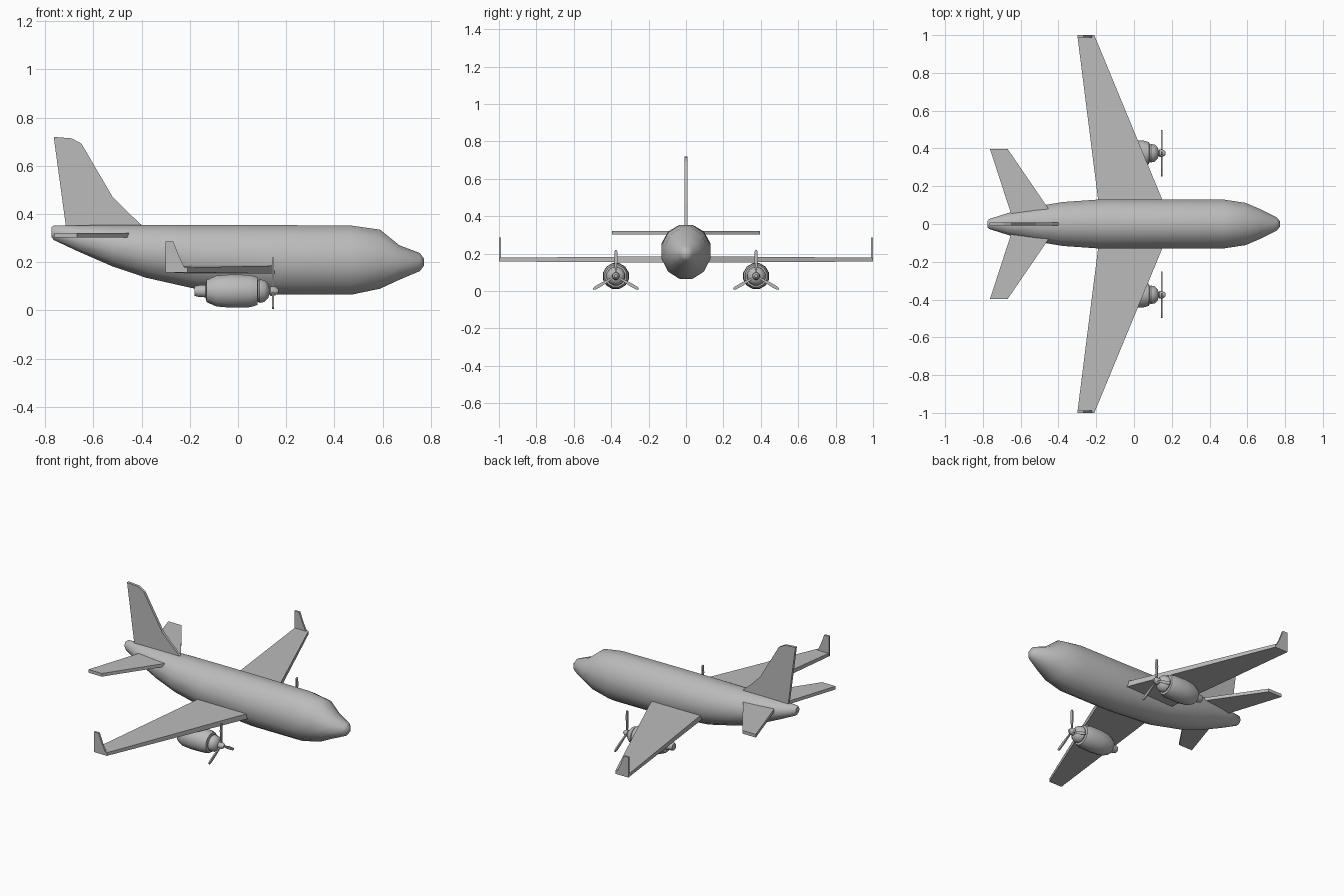
import bpy, bmesh, math
from mathutils import Matrix

cube = bpy.data.objects.get("Cube")
if cube:
    bpy.data.objects.remove(cube)

grey = bpy.data.materials.new("plain grey")
grey.use_nodes = True
grey.diffuse_color = (0.5, 0.5, 0.5, 1)
grey.node_tree.nodes["Principled BSDF"].inputs["Base Color"].default_value = (0.5, 0.5, 0.5, 1)


def finish(name, bm, smooth=None):
    bmesh.ops.recalc_face_normals(bm, faces=bm.faces)
    mesh = bpy.data.meshes.new(name)
    bm.to_mesh(mesh)
    bm.free()
    mesh.materials.append(grey)
    obj = bpy.data.objects.new(name, mesh)
    bpy.context.collection.objects.link(obj)
    if smooth:
        bpy.ops.object.select_all(action='DESELECT')
        obj.select_set(True)
        bpy.context.view_layer.objects.active = obj
        bpy.ops.object.shade_smooth_by_angle(angle=math.radians(smooth))
    return obj


def bridge(bm, rings):
    """Skin a row of equal loops and cap both ends."""
    loops = [[bm.verts.new(p) for p in ring] for ring in rings]
    n = len(loops[0])
    for a, b in zip(loops, loops[1:]):
        for i in range(n):
            j = (i + 1) % n
            bm.faces.new((a[i], a[j], b[j], b[i]))
    bm.faces.new(loops[0])
    bm.faces.new(loops[-1])


def ellipse(x, y, z, ry, rz, sides=12):
    """Upright ring with flat top and bottom facets."""
    turn = math.pi / sides
    k = 1 / math.cos(turn)
    angles = [turn + 2 * turn * i for i in range(sides)]
    return [(x, y + k * ry * math.sin(a), z + k * rz * math.cos(a)) for a in angles]


def panel(name, root, tip):
    """Tapered flying surface; each end is y, rear x, front x, bottom z, top z."""
    bm = bmesh.new()
    rings = []
    for y, x0, x1, z0, z1 in (root, tip):
        rings.append([(x0, y, z0), (x1, y, z0), (x1, y, z1), (x0, y, z1)])
    bridge(bm, rings)
    return finish(name, bm)


def slab(name, outline, y0, y1):
    """Side-on outline given thickness across y."""
    bm = bmesh.new()
    bridge(bm, [[(x, y, z) for x, z in outline] for y in (y0, y1)])
    return finish(name, bm)


# Fuselage: x, top z, bottom z, half width
stations = [(-.775, .345, .305, .018), (-.765, .352, .292, .027), (-.66, .353, .243, .06),
            (-.52, .354, .182, .092), (-.38, .354, .135, .116), (-.18, .354, .09, .13),
            (.13, .354, .065, .13), (.47, .352, .065, .13), (.59, .335, .09, .112),
            (.67, .27, .127, .078), (.755, .238, .163, .036), (.772, .215, .185, .015)]
bm = bmesh.new()
bridge(bm, [ellipse(x, 0, (t + b) / 2, w, (t - b) / 2) for x, t, b, w in stations])
finish("fuselage", bm, 40)

# Tail fin
slab("tail_fin", [(-.712, .33), (-.765, .72), (-.69, .714), (-.65, .692),
                  (-.52, .47), (-.46, .41), (-.40, .354), (-.40, .33)], -.008, .008)

# Nacelle and spinner profile: x, radius
nacelle = [(-.18, .02), (-.165, .024), (-.135, .026), (-.13, .046), (-.09, .064), (-.03, .069),
           (.05, .067), (.08, .058), (.082, .044), (.09, .049), (.11, .045), (.125, .03),
           (.13, .014), (.135, .02), (.155, .018), (.168, .008)]

for side, s in (("left", 1), ("right", -1)):
    # Wing, winglet and tailplane
    panel(side + "_wing", (s * .08, -.184, .17, .152, .186), (s * 1.0, -.30, -.21, .158, .178))
    slab(side + "_winglet", [(-.30, .158), (-.30, .285), (-.268, .285), (-.245, .225), (-.212, .158)],
         s * .988, s * 1.0)
    panel(side + "_tailplane", (s * .03, -.643, -.418, .302, .322), (s * .396, -.762, -.668, .302, .322))

    # Engine
    y, z = s * .375, .08
    bm = bmesh.new()
    bridge(bm, [ellipse(x, y, z, r, r) for x, r in nacelle])
    finish(side + "_engine", bm, 40)

    # Three-bladed propeller
    bm = bmesh.new()
    for i in range(3):
        start = len(bm.verts)
        bridge(bm, [[(-.004, -w, r), (.004, -w, r), (.004, w, r), (-.004, w, r)]
                    for r, w in ((.005, .004), (.05, .006), (.09, .009), (.13, .008), (.14, .004))])
        bm.verts.ensure_lookup_table()
        turn = Matrix.Translation((.146, y, z)) @ Matrix.Rotation(i * math.tau / 3, 4, 'X')
        bmesh.ops.transform(bm, matrix=turn, verts=bm.verts[start:])
    finish(side + "_propeller", bm)
